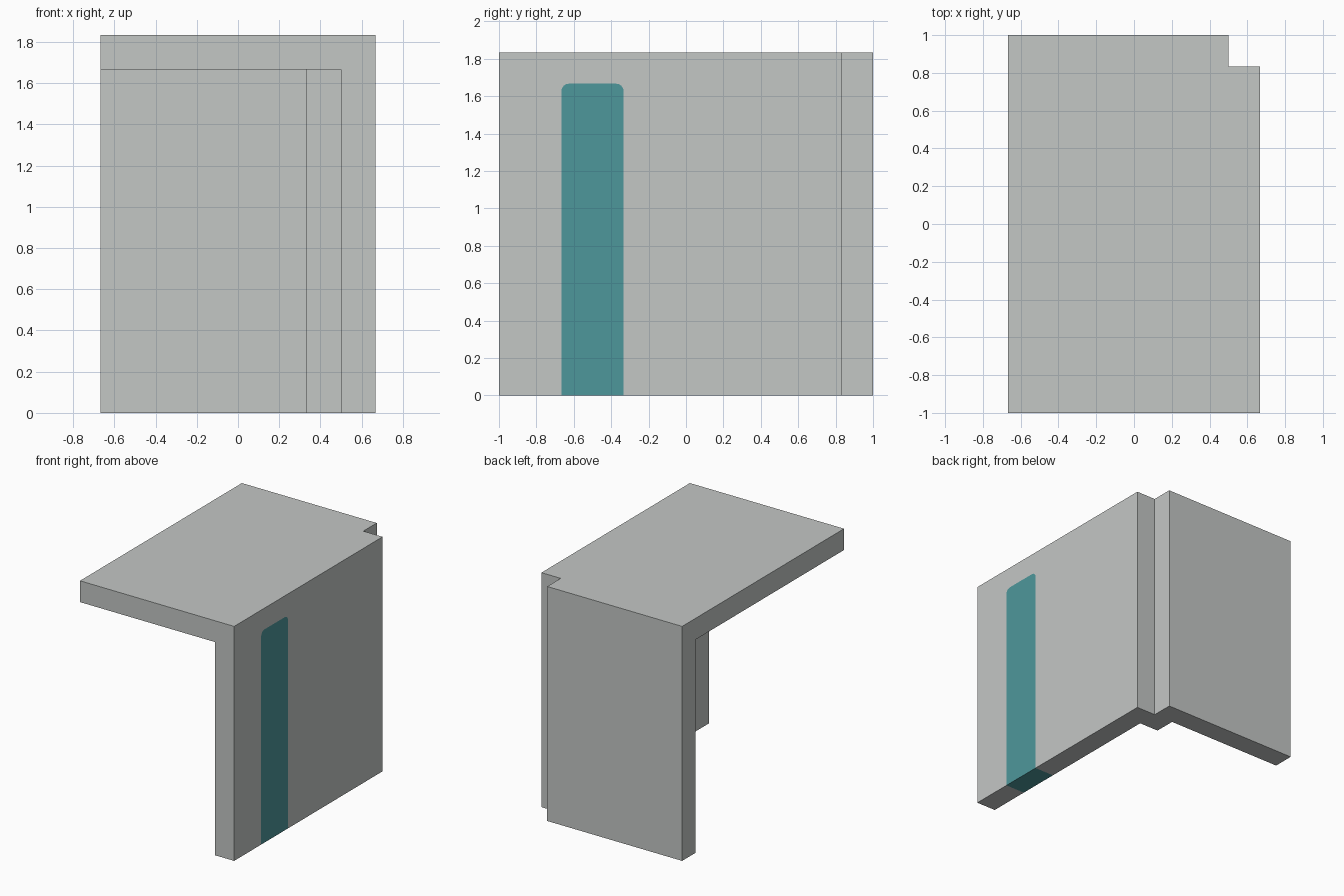
import bpy
import bmesh
from math import sin, cos, pi
from mathutils import Vector

cube = bpy.data.objects.get("Cube")
if cube:
    bpy.data.objects.remove(cube, do_unlink=True)


def material(name, color):
    mat = bpy.data.materials.new(name)
    mat.use_nodes = True
    mat.diffuse_color = color
    mat.node_tree.nodes["Principled BSDF"].inputs["Base Color"].default_value = color
    return mat


grey = material("light grey", (0.55, 0.57, 0.56, 1))
teal = material("teal", (0.076, 0.31, 0.328, 1))


def extrude(name, points, direction, mat):
    """Solid made by sweeping a flat outline along a direction."""
    bm = bmesh.new()
    face = bm.faces.new([bm.verts.new(p) for p in points])
    swept = bmesh.ops.extrude_face_region(bm, geom=[face], use_keep_orig=True)
    moved = [v for v in swept["geom"] if isinstance(v, bmesh.types.BMVert)]
    bmesh.ops.translate(bm, verts=moved, vec=Vector(direction))
    bmesh.ops.recalc_face_normals(bm, faces=bm.faces)
    mesh = bpy.data.meshes.new(name)
    bm.to_mesh(mesh)
    bm.free()
    mesh.materials.append(mat)
    obj = bpy.data.objects.new(name, mesh)
    bpy.context.collection.objects.link(obj)
    return obj


def box(name, x, y, z, mat):
    outline = [(x[0], y[0], z[0]), (x[1], y[0], z[0]),
               (x[1], y[1], z[0]), (x[0], y[1], z[0])]
    return extrude(name, outline, (0, 0, z[1] - z[0]), mat)


# Everything sits on a module equal to the wall thickness
T = 1 / 6
side, top, ceiling = 4 * T, 11 * T, 10 * T
inner_x, inner_y = side - T, 1 - T

# Rounded-top strip outline, running up one side and down the other
y0, y1, r = -4 * T, -2 * T, 0.04
strip = [(y0, 0)]
for center, start in ((y0 + r, pi), (y1 - r, pi / 2)):
    for i in range(5):
        a = start - i * pi / 8
        strip.append((center + r * cos(a), ceiling - r + r * sin(a)))
strip.append((y1, 0))

# Side wall with a slot, and the flush strip filling it
wall = [(-1, 0)] + strip + [(inner_y, 0), (inner_y, top), (-1, top)]
for name, outline, mat in (("side_wall", wall, grey), ("inset_strip", strip, teal)):
    extrude(name, [(inner_x, y, z) for y, z in outline], (T, 0, 0), mat)

# Back wall, corner post and roof slab
box("back_wall", (-side, inner_x), (inner_y, 1), (0, top), grey)
box("corner_post", (inner_x - T, inner_x), (inner_y - T, inner_y), (0, ceiling), grey)
box("roof_slab", (-side, inner_x), (-1, inner_y), (ceiling, top), grey)
